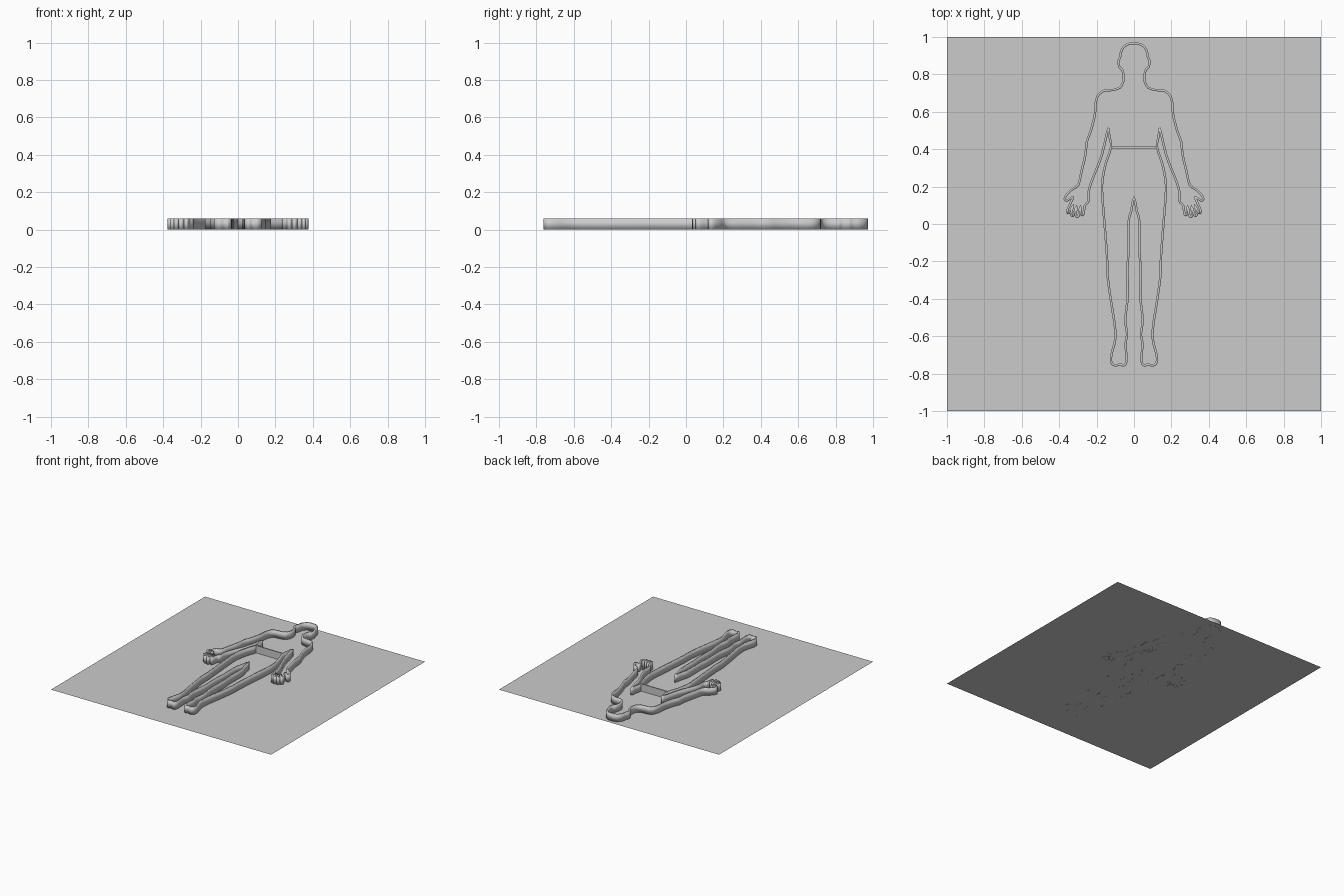
import bpy, bmesh
from mathutils import Vector

if "Cube" in bpy.data.objects:
    bpy.data.objects.remove(bpy.data.objects["Cube"])

HEIGHT, WIDTH = 0.06, 0.012

grey = bpy.data.materials.new("plain grey")
grey.diffuse_color = (0.6, 0.6, 0.6, 1)
grey.use_nodes = True
grey.node_tree.nodes["Principled BSDF"].inputs["Base Color"].default_value = grey.diffuse_color


def make_object(name, bm, smooth=False):
    bmesh.ops.recalc_face_normals(bm, faces=bm.faces)
    me = bpy.data.meshes.new(name)
    bm.to_mesh(me)
    bm.free()
    me.materials.append(grey)
    for p in me.polygons:
        p.use_smooth = smooth
    ob = bpy.data.objects.new(name, me)
    bpy.context.collection.objects.link(ob)
    return ob


# Flat square sheet
bm = bmesh.new()
bmesh.ops.create_grid(bm, x_segments=1, y_segments=1, size=1)
base = make_object("base_sheet", bm)

# Right half of the body outline, from crown to crotch
half = [
    # head, neck, shoulder
    (0, .966), (.04, .958), (.066, .93), (.075, .89), (.083, .87), (.078, .84),
    (.064, .825), (.056, .795), (.058, .76), (.075, .73), (.11, .717),
    (.16, .712), (.19, .69), (.204, .65), (.21, .58),
    # outer arm
    (.232, .495), (.252, .44), (.26, .37), (.281, .28), (.298, .21),
    # thumb and fingers
    (.34, .178), (.369, .143), (.361, .125), (.328, .143), (.34, .11),
    (.357, .07), (.347, .06), (.324, .1), (.337, .055), (.325, .045),
    (.307, .095), (.311, .048), (.297, .042), (.287, .095), (.283, .055),
    (.271, .052), (.262, .1),
    # inner arm to armpit
    (.245, .12), (.242, .175), (.222, .24), (.18, .345), (.158, .425), (.138, .51),
    # waist, hip, outer leg
    (.132, .47), (.123, .41), (.152, .32), (.17, .22), (.168, .13), (.155, -.03),
    (.144, -.18), (.142, -.27), (.125, -.4), (.103, -.54), (.101, -.62),
    # foot
    (.121, -.7), (.121, -.74), (.1, -.757), (.075, -.75), (.055, -.757), (.04, -.73),
    # inner leg
    (.045, -.64), (.037, -.59), (.046, -.51), (.033, -.38), (.035, -.24),
    (.029, -.14), (.029, .01), (.015, .07), (0, .14),
]
pts = [Vector(p) for p in half]
pts += [Vector((-x, y)) for x, y in reversed(half[1:-1])]


def smooth_loop(p, steps=3):
    """Closed Catmull-Rom curve through the points."""
    out, n = [], len(p)
    for i in range(n):
        a, b, c, d = p[i - 1], p[i], p[(i + 1) % n], p[(i + 2) % n]
        for s in range(steps):
            t = s / steps
            out.append(0.5 * (2 * b + (c - a) * t + (2 * a - 5 * b + 4 * c - d) * t * t
                              + (3 * b - a - 3 * c + d) * t ** 3))
    return out


# Raised outline wall: rectangular section swept along the closed loop
loop = smooth_loop(pts)
bm = bmesh.new()
rings = []
for i, p in enumerate(loop):
    d1 = (p - loop[i - 1]).normalized()
    d2 = (loop[(i + 1) % len(loop)] - p).normalized()
    t = (d1 + d2).normalized()
    off = Vector((-t.y, t.x)) * (WIDTH / 2 / max(t.dot(d1), 0.7))
    a, b = p + off, p - off
    rings.append([bm.verts.new((q.x, q.y, z))
                  for q, z in ((a, 0), (a, HEIGHT), (b, HEIGHT), (b, 0))])
for i, r in enumerate(rings):
    prev = rings[i - 1]
    for k in range(4):
        bm.faces.new((prev[k], r[k], r[(k + 1) % 4], prev[(k + 1) % 4]))
make_object("body_outline_wall", bm, smooth=True)

# Straight wall across the waist
bm = bmesh.new()
bmesh.ops.create_cube(bm, size=1)
for v in bm.verts:
    v.co = (v.co.x * 0.24, 0.41 + v.co.y * 0.01, (v.co.z + 0.5) * HEIGHT)
make_object("waist_wall", bm)
